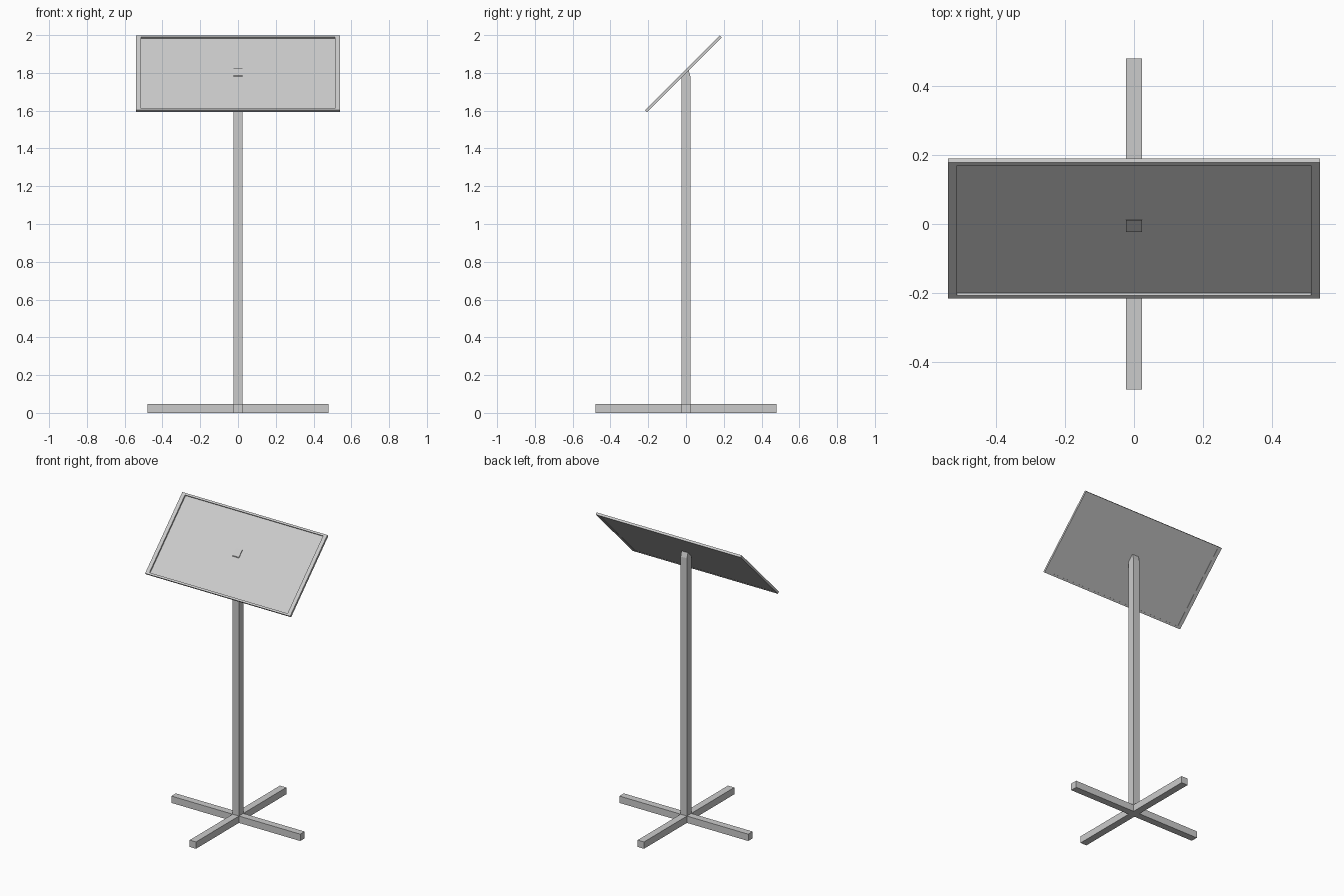
import bpy, bmesh, math
from mathutils import Matrix

if "Cube" in bpy.data.objects:
    bpy.data.objects.remove(bpy.data.objects["Cube"])

H = 0.0235  # half width of the square bars


def finish(name, bm):
    bmesh.ops.recalc_face_normals(bm, faces=bm.faces[:])
    mesh = bpy.data.meshes.new(name)
    bm.to_mesh(mesh)
    bm.free()
    obj = bpy.data.objects.new(name, mesh)
    bpy.context.collection.objects.link(obj)
    return obj


# Post: side profile with a bevelled tip, extruded across x
bm = bmesh.new()
profile = [(-H, 0), (H, 0), (H, 1.78), (0.011, 1.824), (-H, 1.787)]
face = bm.faces.new([bm.verts.new((-H, y, z)) for y, z in profile])
ext = bmesh.ops.extrude_face_region(bm, geom=[face])["geom"]
bmesh.ops.translate(bm, vec=(2 * H, 0, 0),
                    verts=[v for v in ext if isinstance(v, bmesh.types.BMVert)])
finish("post", bm)

# Four legs of the cross base, starting at the post faces
LEG_END, LEG_H = 0.48, 0.046
for i, side in enumerate(("right", "back", "left", "front")):
    bm = bmesh.new()
    bmesh.ops.create_cube(bm, size=1, matrix=(
        Matrix.Rotation(i * math.pi / 2, 4, 'Z')
        @ Matrix.Translation(((H + LEG_END) / 2, 0, LEG_H / 2))
        @ Matrix.Diagonal((LEG_END - H, 2 * H, LEG_H, 1))))
    finish(side + "_leg", bm)

# Tilted board: thin slab with a rim, recessed in front and slightly behind
W, L, T = 1.08, 0.56, 0.015
bm = bmesh.new()
bmesh.ops.create_cube(bm, size=1, matrix=Matrix.Diagonal((W, L, T, 1)))
for sign, depth in ((1, 0.01), (-1, 0.002)):
    bm.normal_update()
    face = next(f for f in bm.faces if f.normal.z * sign > 0.9)
    bmesh.ops.inset_individual(bm, faces=[face], thickness=0.005)
    for v in face.verts:
        v.co.x = math.copysign(W / 2 - 0.026, v.co.x)
        v.co.y = math.copysign(L / 2 - 0.013, v.co.y)
    inner = bmesh.ops.extrude_discrete_faces(bm, faces=[face])["faces"][0]
    for v in inner.verts:
        v.co.z -= sign * depth
board = finish("tilted_board", bm)
board.location = (0, -0.0135, 1.795)
board.rotation_euler = (math.radians(45), 0, 0)
